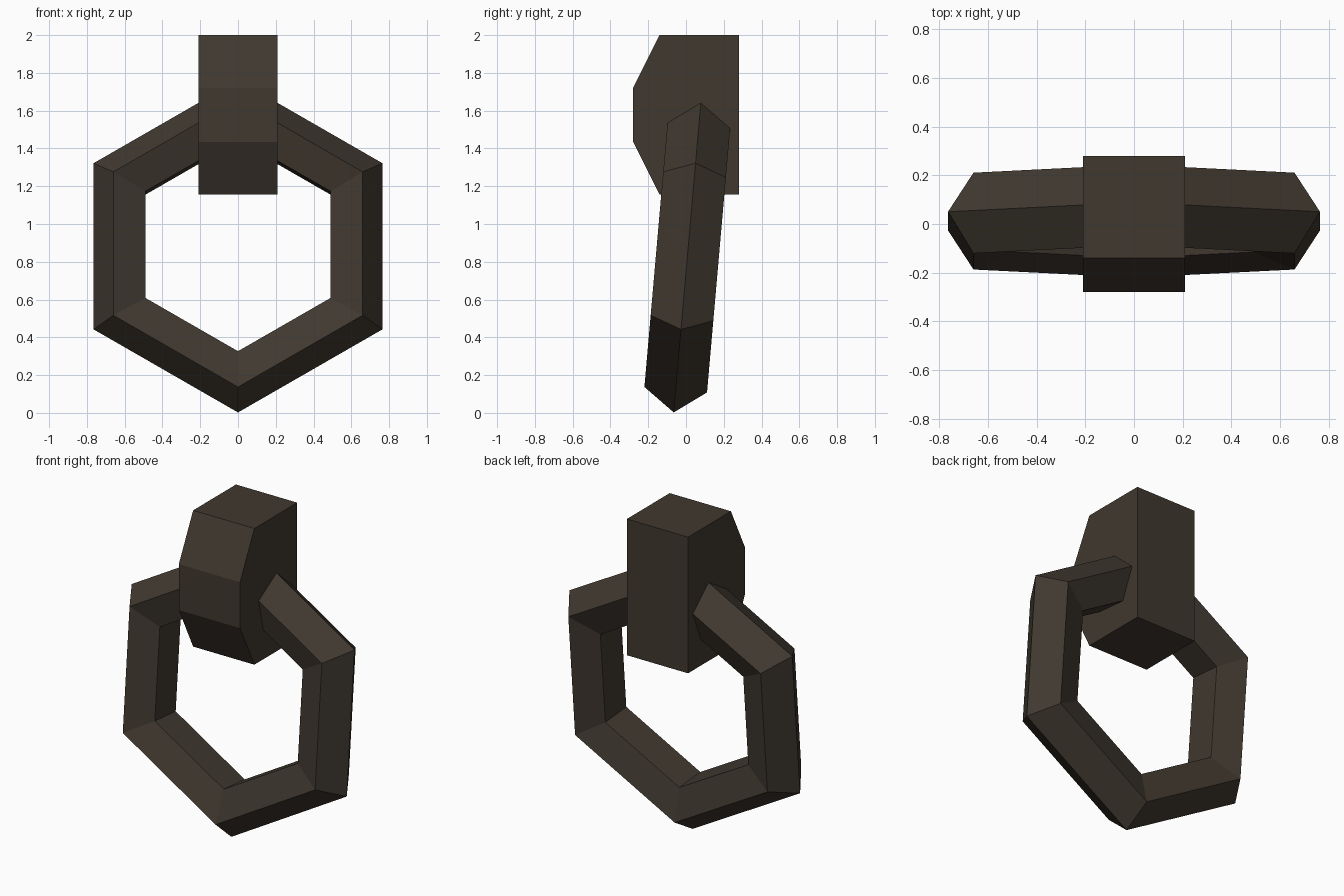
import bpy, bmesh, math
from mathutils import Matrix

if "Cube" in bpy.data.objects:
    bpy.data.objects.remove(bpy.data.objects["Cube"])

metal = bpy.data.materials.new("dark bronze")
metal.diffuse_color = (0.051, 0.040, 0.029, 1)
metal.use_nodes = True
metal.node_tree.nodes["Principled BSDF"].inputs["Base Color"].default_value = metal.diffuse_color


def finish(name, bm):
    bmesh.ops.recalc_face_normals(bm, faces=bm.faces)
    mesh = bpy.data.meshes.new(name)
    bm.to_mesh(mesh)
    bm.free()
    mesh.materials.append(metal)
    obj = bpy.data.objects.new(name, mesh)
    bpy.context.collection.objects.link(obj)
    return obj


# Mounting block: chamfered side profile (y, z) extruded across x
half_width = 0.21
profile = [(-0.14, 2.0), (0.28, 2.0), (0.28, 1.155),
           (-0.14, 1.155), (-0.28, 1.435), (-0.28, 1.72)]
bm = bmesh.new()
left = bm.faces.new([bm.verts.new((-half_width, y, z)) for y, z in profile])
ext = bmesh.ops.extrude_face_region(bm, geom=[left], use_keep_orig=True)
new_verts = [g for g in ext["geom"] if isinstance(g, bmesh.types.BMVert)]
bmesh.ops.translate(bm, verts=new_verts, vec=(2 * half_width, 0, 0))
finish("mounting_block", bm)

# Hanging ring: six-sided loop with a five-sided cross-section, slightly tilted
MAJOR, MINOR, SIDES, SECTION = 0.708, 0.175, 6, 5
bm = bmesh.new()
loops = []
for i in range(SIDES):
    a = math.pi / 2 + math.tau * i / SIDES
    loop = []
    for j in range(SECTION):
        p = math.tau * j / SECTION
        r = MAJOR + MINOR * math.cos(p)
        loop.append(bm.verts.new((r * math.cos(a), MINOR * math.sin(p), r * math.sin(a))))
    loops.append(loop)
for i in range(SIDES):
    a, b = loops[i], loops[(i + 1) % SIDES]
    for j in range(SECTION):
        k = (j + 1) % SECTION
        bm.faces.new((a[j], a[k], b[k], b[j]))
bm.transform(Matrix.Translation((0, 0.012, 0.882)) @ Matrix.Rotation(math.radians(-5), 4, 'X'))
finish("hanging_ring", bm)
